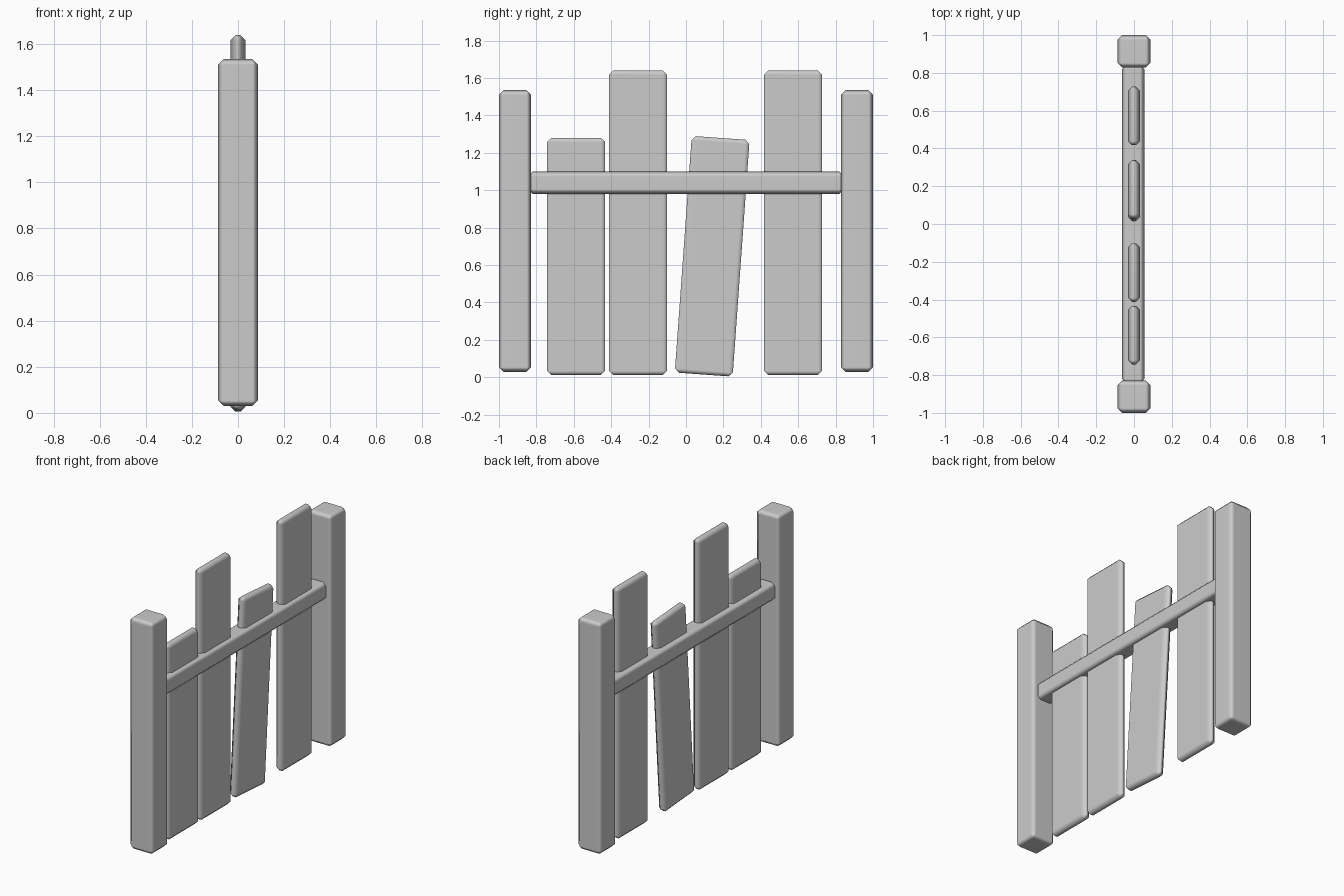
import bpy, bmesh, math
from mathutils import Matrix, Vector

if "Cube" in bpy.data.objects:
    bpy.data.objects.remove(bpy.data.objects["Cube"])


def beam(name, center, size, bevel, tilt=0.0):
    """Chamfered box, optionally leaning about the x axis (degrees)."""
    bm = bmesh.new()
    bmesh.ops.create_cube(bm, size=1.0)
    bmesh.ops.scale(bm, vec=Vector(size), verts=bm.verts)
    bmesh.ops.bevel(bm, geom=bm.edges[:], offset=bevel, offset_type='OFFSET',
                    segments=1, profile=0.5, affect='EDGES')
    bmesh.ops.transform(bm, matrix=Matrix.Rotation(math.radians(tilt), 4, 'X'),
                        verts=bm.verts)
    for f in bm.faces:
        f.smooth = True
    mesh = bpy.data.meshes.new(name)
    bm.to_mesh(mesh)
    bm.free()
    ob = bpy.data.objects.new(name, mesh)
    ob.location = center
    bpy.context.collection.objects.link(ob)
    # Smooth chamfers while keeping the broad faces flat
    mod = ob.modifiers.new("weighted_normals", 'WEIGHTED_NORMAL')
    mod.weight = 80
    return ob


# End posts
for name, side in (("front_post", -1), ("back_post", 1)):
    beam(name, (0, side * 0.914, 0.782), (0.174, 0.172, 1.506), 0.025)

# Cross rail running between the posts
beam("rail", (-0.004, 0, 1.04), (0.12, 1.69, 0.12), 0.025)

# Planks: y centre, z centre, height, lean
planks = [
    (-0.588, 0.646, 1.268, 0.0),
    (-0.257, 0.826, 1.628, 0.0),
    (0.140, 0.647, 1.268, -4.1),
    (0.572, 0.826, 1.628, 0.0),
]
for i, (y, z, height, lean) in enumerate(planks, 1):
    beam(f"plank_{i}", (0, y, z), (0.064, 0.31, height), 0.022, lean)
